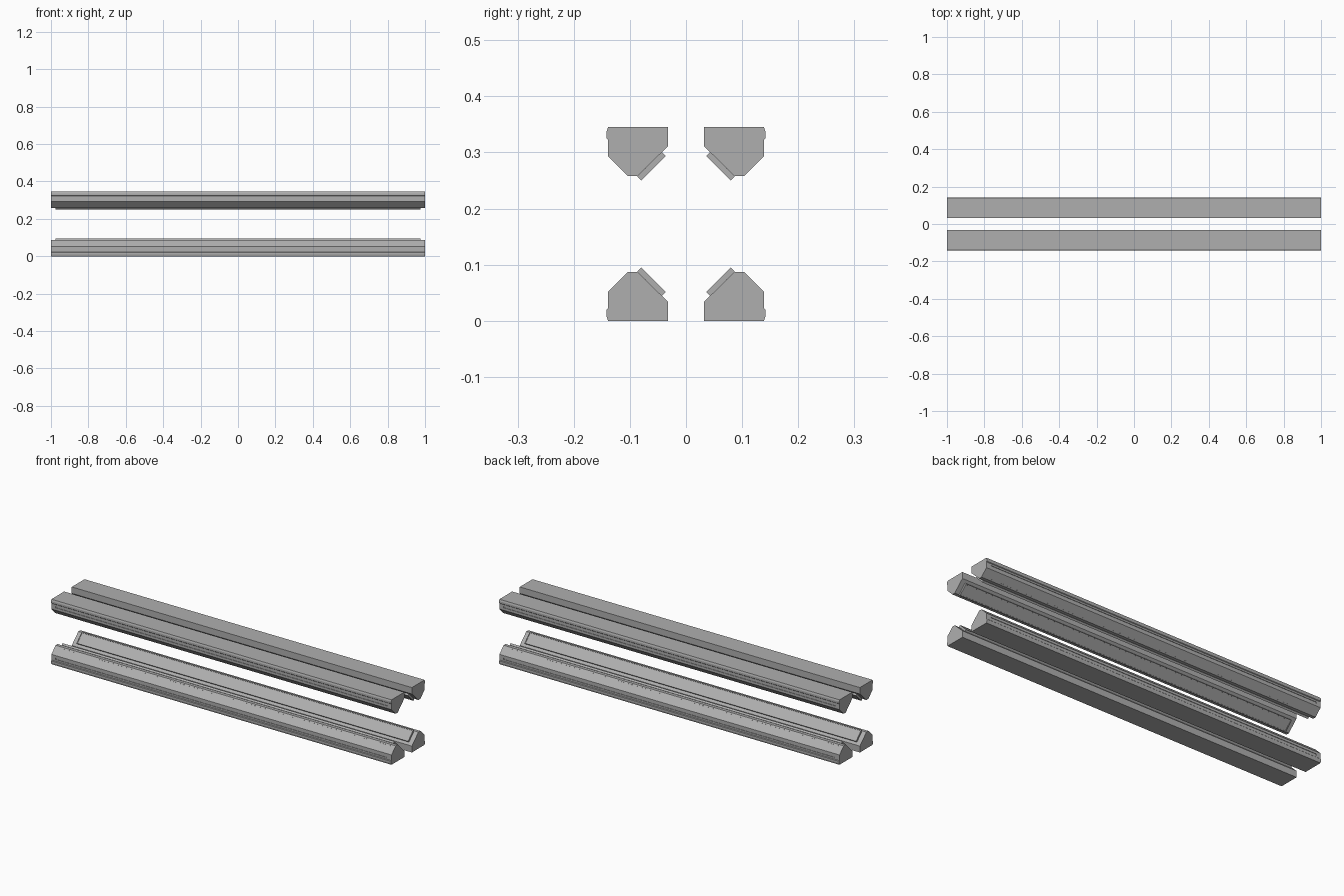
import bpy, bmesh, math
from mathutils import Matrix, Vector

if "Cube" in bpy.data.objects:
    bpy.data.objects.remove(bpy.data.objects["Cube"])

MID_Z = 0.1725  # upper rails mirror the lower ones about this height

grey = bpy.data.materials.new("dark_grey")
grey.diffuse_color = (0.43, 0.43, 0.43, 1)
grey.use_nodes = True
grey.node_tree.nodes["Principled BSDF"].inputs["Base Color"].default_value = grey.diffuse_color


def finish(name, bm):
    bmesh.ops.recalc_face_normals(bm, faces=bm.faces[:])
    me = bpy.data.meshes.new(name)
    bm.to_mesh(me)
    bm.free()
    me.materials.append(grey)
    ob = bpy.data.objects.new(name, me)
    bpy.context.collection.objects.link(ob)
    return ob


def extrude_profile(bm, pts, half):
    face = bm.faces.new([bm.verts.new((-half, y, z)) for y, z in pts])
    res = bmesh.ops.extrude_face_region(bm, geom=[face])
    verts = [v for v in res["geom"] if isinstance(v, bmesh.types.BMVert)]
    bmesh.ops.translate(bm, verts=verts, vec=(2 * half, 0, 0))


def add_box(bm, loc, size, tilt=0):
    m = (Matrix.Translation(loc) @ Matrix.Rotation(math.radians(tilt), 4, 'X')
         @ Matrix.Diagonal((*size, 1)))
    bmesh.ops.create_cube(bm, size=1, matrix=m)


def mirror_four(ob):
    mod = ob.modifiers.new("four_rails", 'MIRROR')
    mod.use_axis = (False, True, True)
    mod.use_mirror_merge = False
    mod.mirror_object = centre


# Mirror centre
centre = bpy.data.objects.new("mirror_centre", None)
centre.location = (0, 0, MID_Z)
centre.hide_render = True
bpy.context.collection.objects.link(centre)
bpy.context.view_layer.update()

# Rail body with small outer lip along the base
bm = bmesh.new()
extrude_profile(bm, [(0.032, 0), (0.139, 0), (0.142, 0.009), (0.142, 0.019),
                     (0.139, 0.022), (0.139, 0.052), (0.104, 0.087),
                     (0.087, 0.087), (0.032, 0.034)], 1.0)
rails = finish("rails", bm)

# Cutter: long side groove and a row of short slots on the outer chamfer
bm = bmesh.new()
add_box(bm, (0, 0.139, 0.035), (1.95, 0.005, 0.008))
for i in range(70):
    add_box(bm, (-0.966 + i * 0.028, 0.1095, 0.0815), (0.015, 0.002, 0.002), 45)
cutter = finish("groove_cutter", bm)
cutter.hide_render = True
cutter.hide_set(True)
cut = rails.modifiers.new("grooves", 'BOOLEAN')
cut.object = cutter
cut.operation = 'DIFFERENCE'
cut.solver = 'EXACT'
mirror_four(rails)

# Inward facing pad with a shallow recessed panel
bm = bmesh.new()
add_box(bm, (0, 0.0615, 0.0695), (1.95, 0.062, 0.0105), 45)
n = Vector((0, -1, 1)).normalized()
bmesh.ops.recalc_face_normals(bm, faces=bm.faces[:])
bm.normal_update()
front = max(bm.faces, key=lambda f: f.normal.dot(n))
bmesh.ops.inset_region(bm, faces=[front], thickness=0.006, depth=0)
bmesh.ops.inset_region(bm, faces=[front], thickness=0.0005, depth=-0.0015)
pads = finish("pads", bm)
mirror_four(pads)
